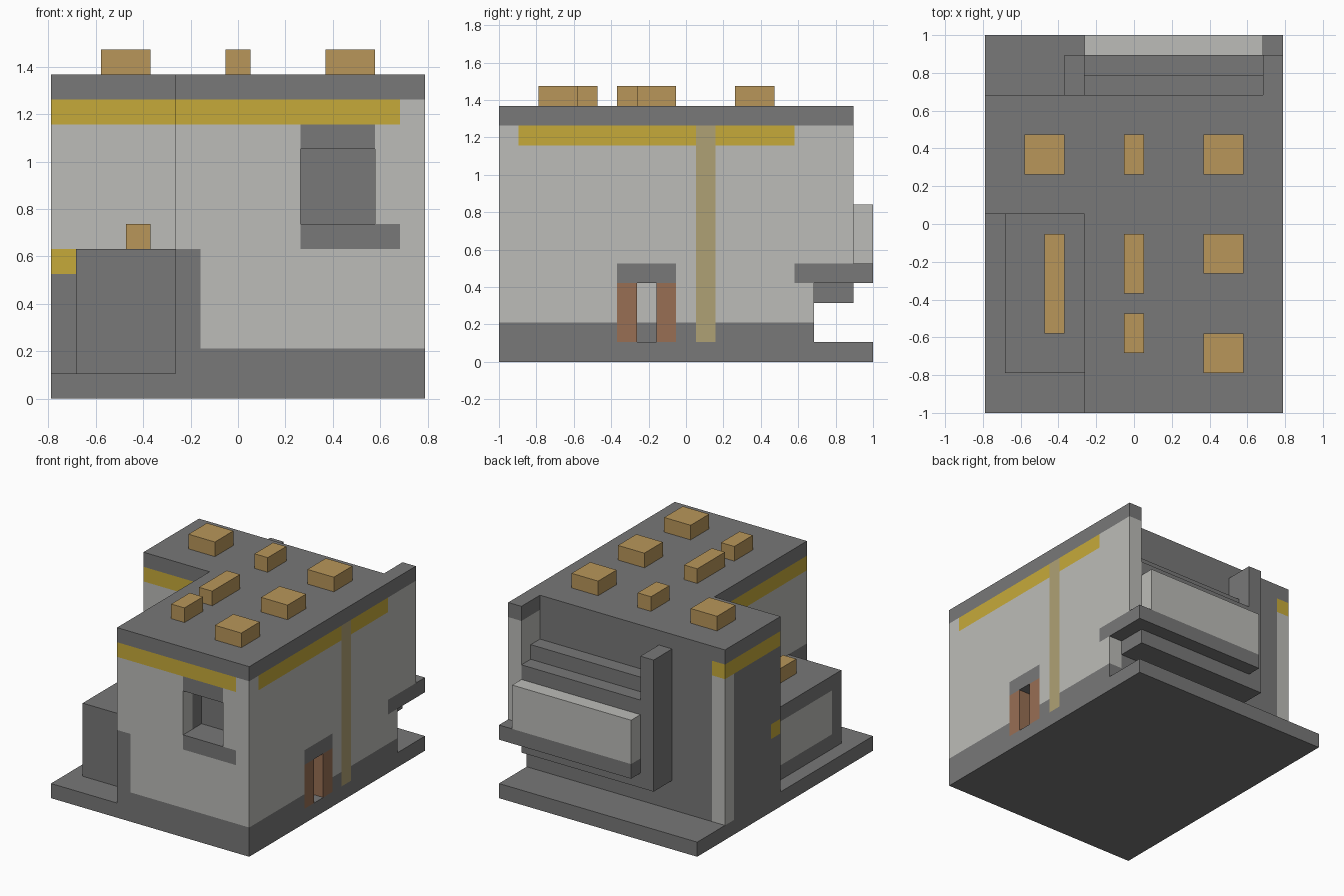
import bpy, bmesh
from mathutils import Vector

U = 2 / 19  # one block of the model's grid

cube = bpy.data.objects.get("Cube")
if cube:
    bpy.data.objects.remove(cube, do_unlink=True)


def srgb(r, g, b):
    return tuple((c / 255 / 12.92) if c < 11 else ((c / 255 + 0.055) / 1.055) ** 2.4
                 for c in (r, g, b)) + (1.0,)


def material(name, rgb):
    m = bpy.data.materials.new(name)
    m.use_nodes = True
    m.diffuse_color = srgb(*rgb)
    m.node_tree.nodes["Principled BSDF"].inputs["Base Color"].default_value = srgb(*rgb)
    return m


MATS = [material("dark stone", (120, 120, 120)), material("light plaster", (188, 188, 184)),
        material("yellow trim", (198, 170, 58)), material("tan pipe", (175, 161, 117)),
        material("brown wood", (152, 111, 84)), material("ochre crate", (184, 150, 90))]
DARK, LIGHT, YELLOW, TAN, BROWN, OCHRE = range(len(MATS))


def grid(x, y, z):
    return Vector(((x - 7.5) * U, (y - 9.5) * U, z * U))


def prism(name, outline, z0, z1, colour=DARK):
    """Extrude a footprint given in grid blocks."""
    bm = bmesh.new()
    base = bm.faces.new([bm.verts.new(grid(x, y, z0)) for x, y in outline])
    top = bmesh.ops.extrude_face_region(bm, geom=[base])["geom"]
    bmesh.ops.translate(bm, vec=(0, 0, (z1 - z0) * U),
                        verts=[v for v in top if isinstance(v, bmesh.types.BMVert)])
    bmesh.ops.recalc_face_normals(bm, faces=bm.faces)
    me = bpy.data.meshes.new(name)
    for m in MATS:
        me.materials.append(m)
    for f in bm.faces:
        f.material_index = colour
    bm.to_mesh(me)
    bm.free()
    ob = bpy.data.objects.new(name, me)
    bpy.context.collection.objects.link(ob)
    return ob


def box(name, x0, x1, y0, y1, z0, z1, colour=DARK):
    return prism(name, [(x0, y0), (x1, y0), (x1, y1), (x0, y1)], z0, z1, colour)


def cut(ob, cutter):
    mod = ob.modifiers.new("opening", "BOOLEAN")
    mod.operation, mod.solver, mod.object = "DIFFERENCE", "EXACT", cutter
    bpy.context.view_layer.objects.active = ob
    bpy.ops.object.modifier_apply(modifier=mod.name)
    bpy.data.objects.remove(cutter, do_unlink=True)


def paint(ob, rule):
    """Slice along the block grid, colour by rule, then merge equal faces."""
    bm = bmesh.new()
    bm.from_mesh(ob.data)
    for axis, count in enumerate((15, 19, 14)):
        normal = Vector([float(a == axis) for a in range(3)])
        for i in range(1, count):
            bmesh.ops.bisect_plane(bm, geom=bm.verts[:] + bm.edges[:] + bm.faces[:],
                                   plane_co=grid(i, i, i), plane_no=normal, dist=1e-5)
    bm.normal_update()
    for f in bm.faces:
        c = f.calc_center_median() / U
        f.material_index = rule(c.x + 7.5, c.y + 9.5, c.z, f.normal)
    bmesh.ops.dissolve_limit(bm, angle_limit=0.01, verts=bm.verts[:], edges=bm.edges[:],
                             delimit={"MATERIAL"})
    bm.to_mesh(ob.data)
    bm.free()


def front_wall(x, y, z):
    if z > 11:
        return YELLOW if x < 14 else LIGHT
    if y > 9:  # recessed wing
        if x < 1 and 5 < z < 6:
            return YELLOW
        return LIGHT if z > 6 else DARK
    if y > 1:  # back of the window niche
        return DARK
    if (10 < x < 13 and z > 10) or (10 < x < 14 and 6 < z < 7):
        return DARK
    return LIGHT if z > 2 and (x > 6 or z > 6) else DARK


def left_wall(x, y, z):
    if x < 14.5:  # window niche side and back of the doorway
        if y < 2:
            return LIGHT if y < 1 else DARK
        return LIGHT if z > 2 else DARK
    if 10 < y < 11:
        return TAN
    if z > 11 and 1 < y < 15:
        return YELLOW
    if 6 < y < 9 and z < 5:
        return BROWN if z < 4 else DARK
    if y > 15 and 4 < z < 5:
        return DARK
    return LIGHT if z > 2 else DARK


def right_wall(x, y, z):
    if x > 9:
        return DARK
    if z > 11:
        return YELLOW
    if x > 1:
        return LIGHT if z > 6 else DARK
    if y > 15:
        return LIGHT
    return YELLOW if y < 11 and 5 < z < 6 else DARK


def back_wall(x, y, z):
    if x < 1:
        return YELLOW if z > 11 else LIGHT
    return LIGHT if x > 14 and 2 < z < 5 else DARK


def house_rule(x, y, z, n):
    if abs(n.z) > 0.5 or z > 12:
        return DARK
    if 13.9 < x < 14.99 and 6.9 < y < 8.1 and abs(n.y) > 0.5:
        return BROWN
    if abs(n.y) > 0.5:
        return front_wall(x, y, z) if n.y < 0 else back_wall(x, y, z)
    return left_wall(x, y, z) if n.x > 0 else right_wall(x, y, z)


# Base and main house with window and doorway
box("base_slab", 0, 15, 0, 19, 0, 1)
house = prism("house_walls", [(5, 0), (15, 0), (15, 16), (0, 16), (0, 10), (5, 10)], 1, 13)
cut(house, box("window_cutter", 10, 13, -1, 2, 7, 10))
cut(house, box("door_cutter", 14, 16, 7, 8, 0.5, 4))
paint(house, house_rule)

# Low annex
annex = box("annex", 1, 5, 2, 10, 1, 6)
paint(annex, lambda x, y, z, n: LIGHT if n.x < -0.5 and y > 3 and 2 < z < 5 else DARK)

# Rear wing wall
wing = box("rear_wing_wall", 14, 15, 16, 18, 5, 13)
paint(wing, lambda x, y, z, n: DARK if z > 12 or abs(n.z) > 0.5 else LIGHT)

# Stepped balcony and post
box("balcony_floor", 5, 15, 16, 19, 4, 5)
box("balcony_support", 5, 14, 16, 18, 3, 4)
box("balcony_upper_step", 5, 14, 16, 17, 5, 10)
box("balcony_lower_step", 5, 14, 17, 18, 5, 9)
box("balcony_front", 5, 14, 18, 19, 5, 8, LIGHT)
box("balcony_post", 4, 5, 16, 18, 3, 12)

# Crates on the roofs
for i, (x0, x1, y0, y1) in enumerate([(2, 4, 12, 14), (7, 8, 12, 14), (11, 13, 12, 14),
                                      (11, 13, 7, 9), (11, 13, 2, 4), (7, 8, 6, 9),
                                      (7, 8, 3, 5)]):
    box(f"roof_crate_{i + 1}", x0, x1, y0, y1, 13, 14, OCHRE)
box("annex_crate", 3, 4, 4, 9, 6, 7, OCHRE)
